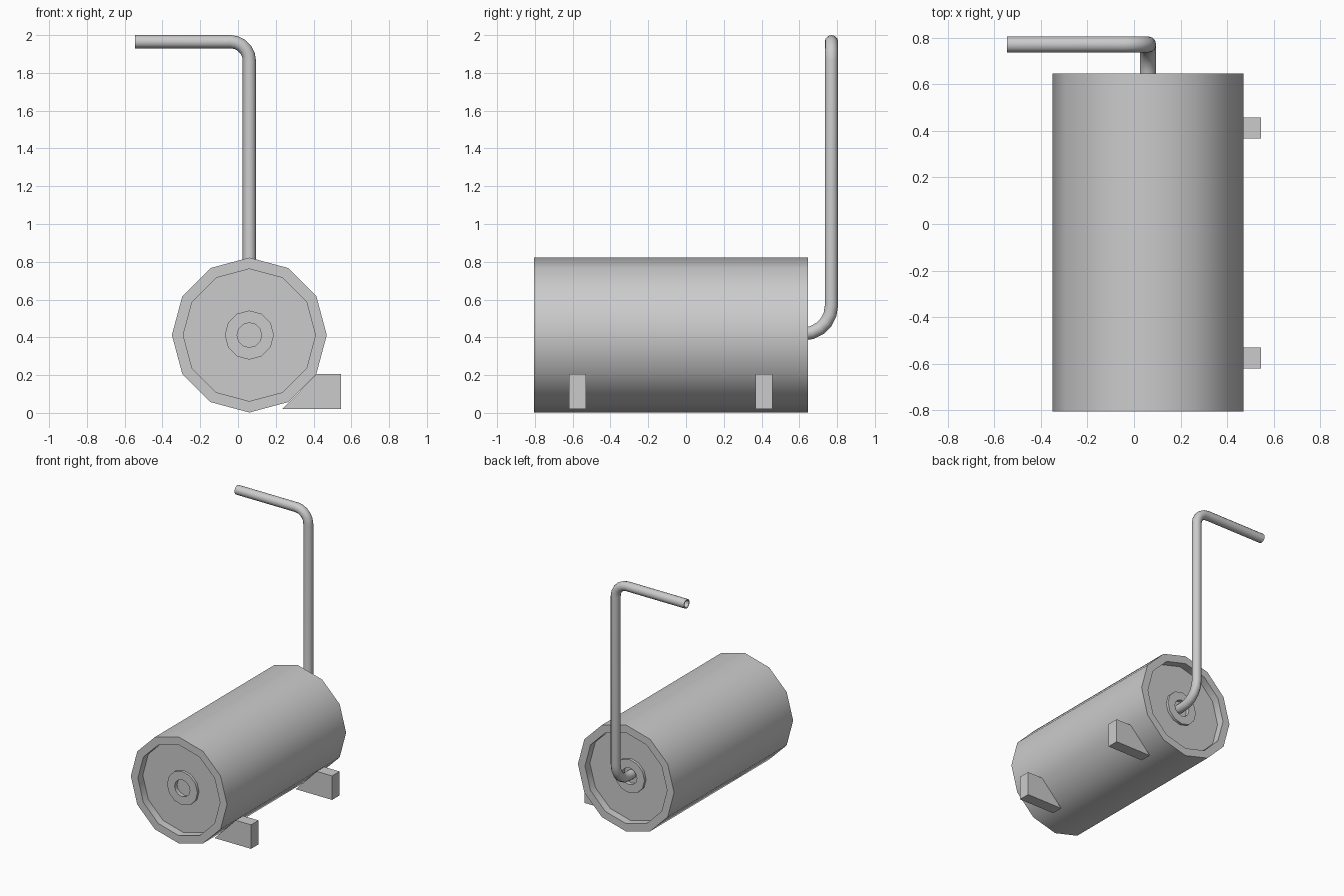
import bpy, bmesh, math
from mathutils import Vector

if "Cube" in bpy.data.objects:
    bpy.data.objects.remove(bpy.data.objects["Cube"], do_unlink=True)

grey = bpy.data.materials.new("grey_metal")
grey.use_nodes = True
COLOUR = (0.6, 0.6, 0.6, 1)
grey.diffuse_color = COLOUR
grey.node_tree.nodes["Principled BSDF"].inputs["Base Color"].default_value = COLOUR

AXIS_X, AXIS_Z = 0.06, 0.412
FRONT, BACK = -0.805, 0.645
PIPE_R, PIPE_Y, PIPE_TOP = 0.035, 0.77, 1.965


def finish(bm, name, angle=None):
    """Turn a bmesh into a coloured object, optionally smoothed by angle."""
    bmesh.ops.recalc_face_normals(bm, faces=bm.faces)
    mesh = bpy.data.meshes.new(name)
    bm.to_mesh(mesh)
    bm.free()
    ob = bpy.data.objects.new(name, mesh)
    bpy.context.collection.objects.link(ob)
    mesh.materials.append(grey)
    if angle:
        bpy.ops.object.select_all(action='DESELECT')
        ob.select_set(True)
        bpy.context.view_layer.objects.active = ob
        bpy.ops.object.shade_smooth_by_angle(angle=math.radians(angle))
    return ob


# Tank: lathed profile with recessed ends and a raised ring around each port
end = [(0, 0.07), (0.065, 0.07), (0.065, 0.04), (0.13, 0.04),
       (0.13, 0.06), (0.35, 0.06), (0.35, 0), (0.41, 0)]
profile = [(r, FRONT + d) for r, d in end] + [(r, BACK - d) for r, d in reversed(end)]
bm = bmesh.new()
verts = [bm.verts.new((AXIS_X + r, y, AXIS_Z)) for r, y in profile]
edges = [bm.edges.new(pair) for pair in zip(verts, verts[1:])]
bmesh.ops.spin(bm, geom=verts + edges, cent=(AXIS_X, 0, AXIS_Z), axis=(0, 1, 0),
               angle=math.tau, steps=12)
bmesh.ops.remove_doubles(bm, verts=bm.verts, dist=0.0005)
finish(bm, "tank", 40)


# Feet: wedges resting against the side of the tank
def foot(name, y0, y1):
    bm = bmesh.new()
    outline = [(0.235, 0.02), (0.545, 0.02), (0.545, 0.205), (0.415, 0.205)]
    face = bm.faces.new([bm.verts.new((x, y0, z)) for x, z in outline])
    ext = bmesh.ops.extrude_face_region(bm, geom=[face])["geom"]
    moved = [v for v in ext if isinstance(v, bmesh.types.BMVert)]
    bmesh.ops.translate(bm, verts=moved, vec=(0, y1 - y0, 0))
    finish(bm, name)


foot("front_foot", -0.62, -0.53)
foot("back_foot", 0.367, 0.457)


# Outlet pipe: swept along a path with two rounded elbows
def elbow(corner, before, after, radius, steps=5):
    corner, before, after = Vector(corner), Vector(before), Vector(after)
    centre = corner - before * radius + after * radius
    return [centre + radius * (before * math.sin(t) - after * math.cos(t))
            for t in (i / steps * math.pi / 2 for i in range(steps + 1))]


path = [Vector((AXIS_X, BACK - 0.075, AXIS_Z + 0.006))]
path += elbow((AXIS_X, PIPE_Y, AXIS_Z + 0.006), (0, 1, 0), (0, 0, 1), 0.15)
path += elbow((AXIS_X, PIPE_Y, PIPE_TOP), (0, 0, 1), (-1, 0, 0), 0.1)
path += [Vector((-0.545, PIPE_Y, PIPE_TOP))]

curve = bpy.data.curves.new("pipe_path", 'CURVE')
curve.dimensions = '3D'
curve.bevel_depth = PIPE_R
curve.bevel_resolution = 4
curve.use_fill_caps = True
spline = curve.splines.new('POLY')
spline.points.add(len(path) - 1)
for point, co in zip(spline.points, path):
    point.co = (*co, 1)
helper = bpy.data.objects.new("pipe_path", curve)
bpy.context.collection.objects.link(helper)
bpy.context.view_layer.update()
swept = helper.to_mesh()
bm = bmesh.new()
bm.from_mesh(swept)
helper.to_mesh_clear()
bpy.data.objects.remove(helper, do_unlink=True)
bmesh.ops.remove_doubles(bm, verts=bm.verts, dist=0.0005)
bmesh.ops.recalc_face_normals(bm, faces=bm.faces)

# Hollow out the open end of the pipe
mouth = [f for f in bm.faces if f.normal.x < -0.9 and f.calc_center_median().x < -0.54]
bmesh.ops.inset_region(bm, faces=mouth, thickness=0.008)
bmesh.ops.inset_region(bm, faces=mouth, thickness=0.001, depth=-0.2)
finish(bm, "outlet_pipe", 40)
